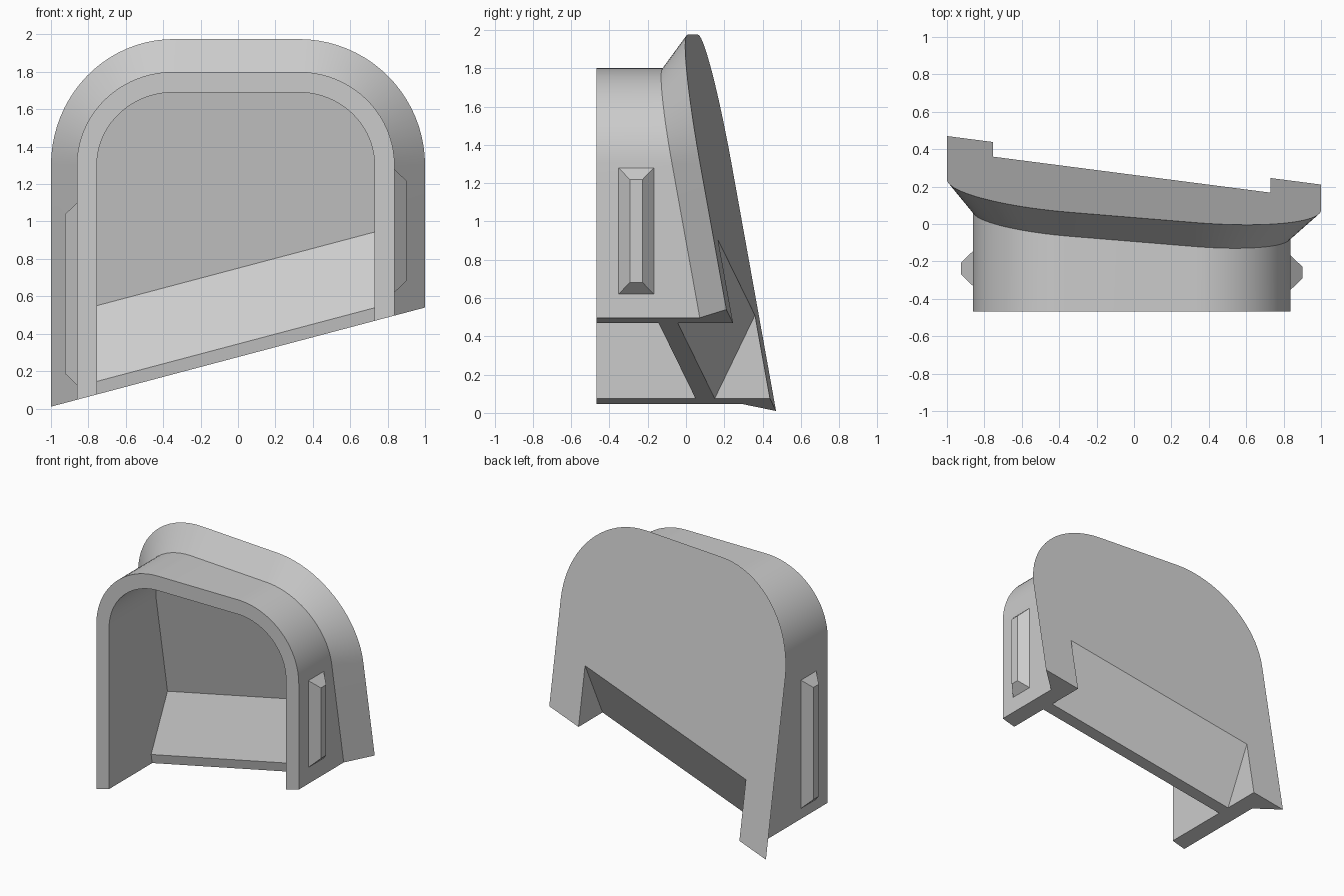
import bpy, bmesh, math

if "Cube" in bpy.data.objects:
    bpy.data.objects.remove(bpy.data.objects["Cube"], do_unlink=True)

grey = bpy.data.materials.new("plain_grey")
grey.use_nodes = True
COLOUR = (0.6, 0.6, 0.6, 1)
grey.diffuse_color = COLOUR
grey.node_tree.nodes["Principled BSDF"].inputs["Base Color"].default_value = COLOUR

SLOPE = 0.265                      # bottom edge rises toward +x
FRONT = -0.467
IN_L, IN_R = -0.755, 0.73          # clear opening
ARC_L, ARC_R, ARC_Z = -0.345, 0.325, 1.3
SEGMENTS = 20


def floor_z(x):
    return 0.275 + SLOPE * x


def back_y(x, z, offset=0):
    """Tilted rear plane, shifted forward by a negative offset."""
    return 0.39 + offset - 0.082 * x - 0.18 * z


def arch(left, right, top):
    """Open arch outline in x and z, from left foot to right foot."""
    pts = [(left, floor_z(left)), (left, floor_z(left) + 0.475)]
    for centre, side in ((ARC_L, left), (ARC_R, right)):
        start = math.pi if side == left else math.pi / 2
        for i in range(SEGMENTS + 1):
            a = start - math.pi / 2 * i / SEGMENTS
            pts.append((centre + abs(side - centre) * math.cos(a),
                        ARC_Z + (top - ARC_Z) * math.sin(a)))
    return pts + [(right, floor_z(right) + 0.475), (right, floor_z(right))]


def finish(bm, name):
    bmesh.ops.recalc_face_normals(bm, faces=bm.faces)
    mesh = bpy.data.meshes.new(name)
    bm.to_mesh(mesh)
    bm.free()
    mesh.materials.append(grey)
    obj = bpy.data.objects.new(name, mesh)
    bpy.context.collection.objects.link(obj)
    bpy.ops.object.select_all(action='DESELECT')
    obj.select_set(True)
    bpy.context.view_layer.objects.active = obj
    bpy.ops.object.shade_smooth_by_angle(angle=math.radians(25))
    return obj


def prism(name, ring_a, ring_b):
    """Solid between two matching rings of points."""
    bm = bmesh.new()
    a = [bm.verts.new(p) for p in ring_a]
    b = [bm.verts.new(p) for p in ring_b]
    for i in range(len(a)):
        j = (i + 1) % len(a)
        bm.faces.new((a[i], a[j], b[j], b[i]))
    bm.faces.new(a)
    bm.faces.new(b)
    return finish(bm, name)


# Hood shell: inner tunnel, front rim, outer tunnel and flared flange
bm = bmesh.new()
opening = arch(IN_L, IN_R, 1.69)
tunnel = arch(-0.862, 0.837, 1.80)
flange = arch(-1.0, 1.0, 1.975)


def ring(outline, depth):
    return [bm.verts.new((x, depth(x, z), z)) for x, z in outline]


inner_back = ring(opening, lambda x, z: back_y(x, z, -0.12))
inner_front = ring(opening, lambda x, z: FRONT)
outer_front = ring(tunnel, lambda x, z: FRONT)
outer_mid = ring(tunnel, lambda x, z: back_y(x, z, -0.16))
outer_back = ring(flange, back_y)
rings = [inner_back, inner_front, outer_front, outer_mid, outer_back]
for a, b in zip(rings, rings[1:]):
    for i in range(len(a) - 1):
        bm.faces.new((a[i], a[i + 1], b[i + 1], b[i]))

# Rear notch corners, feet and inner leg walls
notch = []
for x, end, seam in ((IN_L, 0, 1), (IN_R, -1, -2)):
    low, high = [bm.verts.new((x, back_y(x, z), z))
                 for z in (floor_z(x), floor_z(x) + 0.435)]
    notch.append((low, high))
    bm.faces.new([r[end] for r in rings] + [low])
    bm.faces.new((inner_back[end], inner_back[seam], high, low))

# Back wall, inside and outside
(low_l, high_l), (low_r, high_r) = notch
bm.faces.new(outer_back + [low_r, high_r, high_l, low_l])
bm.faces.new(inner_back[1:-1])
bm.faces.new((inner_back[1], inner_back[-2], high_r, high_l))
finish(bm, "hood_shell")

# Sloping lower panel with a front lip, sheared along the bottom edge
base = floor_z(IN_L)
top_in, top_out = base + 0.475, base + 0.435
section = [(0.05, base), (0.037, base + 0.07),
           (back_y(IN_L, top_in, -0.12), top_in),
           (back_y(IN_L, top_out), top_out), (0.15, base)]
width = IN_R - IN_L
shear_y = -0.082 - 0.18 * SLOPE
prism("lower_panel",
      [(IN_L, y, z) for y, z in section],
      [(IN_R, y + shear_y * width, z + SLOPE * width) for y, z in section])


# Bevelled side ribs
def rib(name, x_wall, x_tip, y, z_low, z_high):
    def rect(x, half, inset):
        return [(x, y - half, z_low + inset), (x, y + half, z_low + inset),
                (x, y + half, z_high - inset), (x, y - half, z_high - inset)]
    prism(name, rect(x_wall, 0.093, 0), rect(x_tip, 0.032, 0.062))


rib("right_side_rib", 0.836, 0.90, -0.26, 0.62, 1.28)
rib("left_side_rib", -0.861, -0.925, -0.238, 0.125, 1.10)
